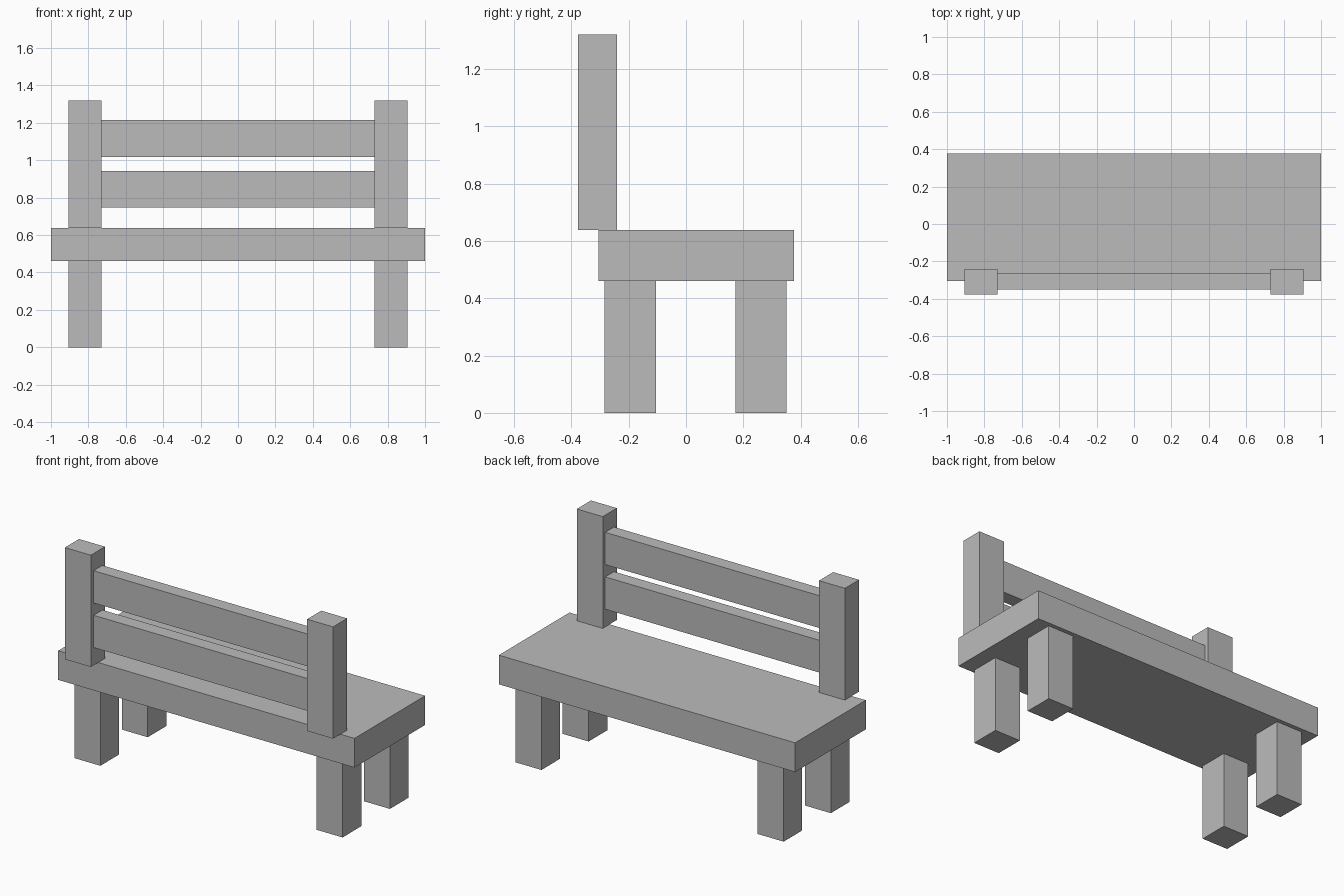
import bpy

default = bpy.data.objects.get("Cube")
if default:
    bpy.data.objects.remove(default, do_unlink=True)

# Single plain grey
grey = bpy.data.materials.new("plain grey")
grey.use_nodes = True
colour = (0.5, 0.5, 0.5, 1)
grey.diffuse_color = colour
grey.node_tree.nodes["Principled BSDF"].inputs["Base Color"].default_value = colour


def box(name, x, y, z):
    """Flat-shaded box spanning the given (low, high) ranges."""
    spans = (x, y, z)
    bpy.ops.mesh.primitive_cube_add(size=1, location=[(a + b) / 2 for a, b in spans])
    obj = bpy.context.object
    obj.name = name
    obj.scale = [b - a for a, b in spans]
    bpy.ops.object.transform_apply(location=False, rotation=False, scale=True)
    obj.data.materials.append(grey)
    return obj


INNER, OUTER = 0.73, 0.905
SEAT_LOW, SEAT_TOP = 0.46, 0.638

# Thick seat slab
box("seat", (-1, 1), (-0.305, 0.376), (SEAT_LOW, SEAT_TOP))

# Legs and backrest posts on each side
for side, x in (("left", (INNER, OUTER)), ("right", (-OUTER, -INNER))):
    box(f"front_leg_{side}", x, (-0.284, -0.104), (0, SEAT_LOW))
    box(f"rear_leg_{side}", x, (0.172, 0.351), (0, SEAT_LOW))
    box(f"back_post_{side}", x, (-0.376, -0.24), (SEAT_TOP, 1.32))

# Horizontal rails between the posts
for name, z in (("lower_rail", (0.746, 0.943)), ("upper_rail", (1.018, 1.215))):
    box(name, (-INNER, INNER), (-0.349, -0.264), z)
